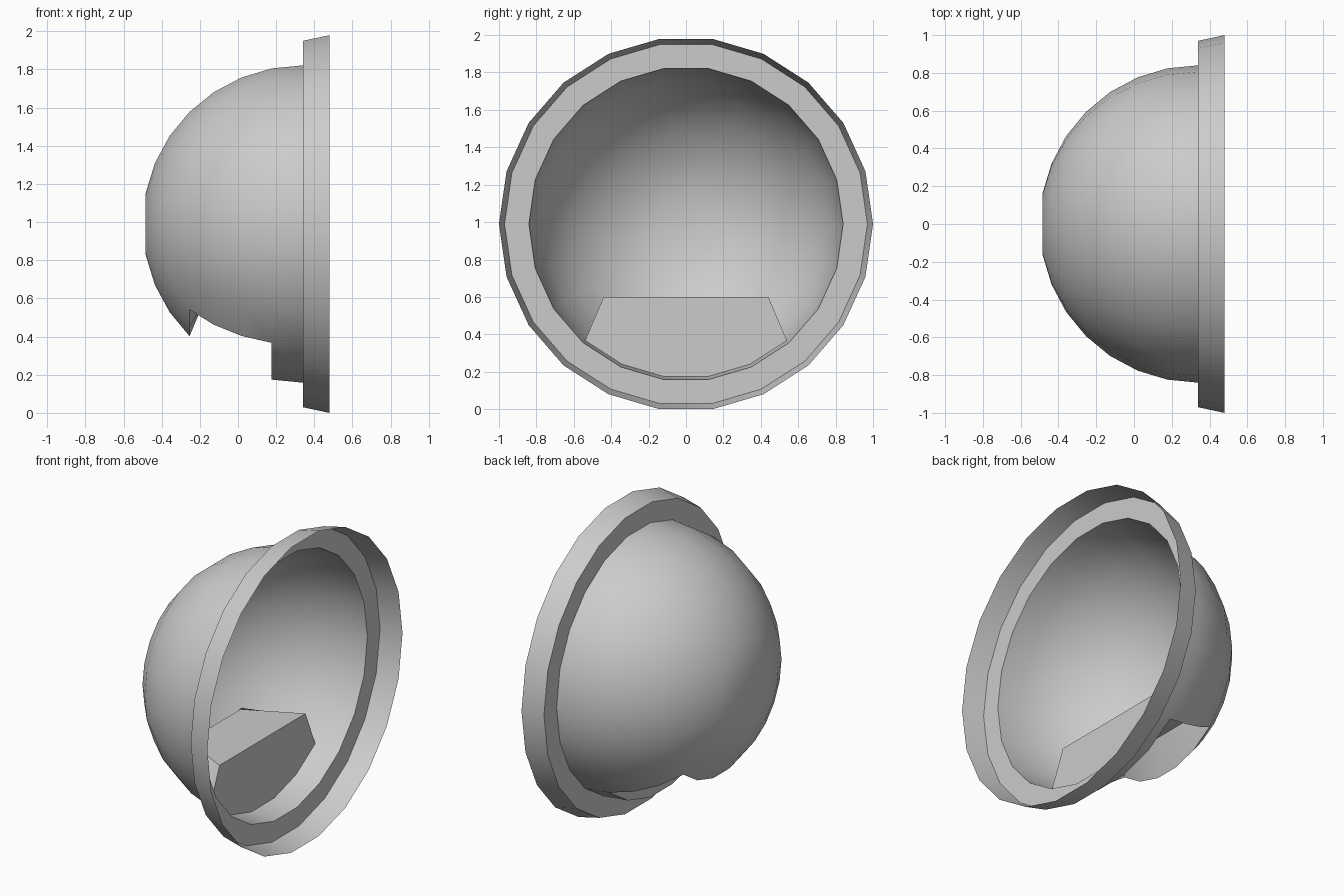
import bpy
import bmesh
from math import sin, cos, pi, radians
from mathutils import Vector

cube = bpy.data.objects.get("Cube")
if cube:
    bpy.data.objects.remove(cube)

SIDES = 22             # segments around the axis
CENTRE = cos(pi / SIDES)
FACE_X = 0.34          # plane where bowl and rim meet
BOWL_R = 0.84
FIRST, LAST = 3, 8     # ring corners bounding the notch
NEAR, FAR = 1, 4       # bowl rings bounding the notch

grey = bpy.data.materials.new("light_grey")
grey.use_nodes = True
grey.diffuse_color = (0.6, 0.6, 0.6, 1)
grey.node_tree.nodes["Principled BSDF"].inputs["Base Color"].default_value = (0.6, 0.6, 0.6, 1)


def ring_point(x, r, i):
    t = -2 * pi * i / SIDES
    return Vector((x, r * cos(t), CENTRE + r * sin(t)))


def bowl_ring(k):
    a = pi / 16 * k
    return FACE_X - BOWL_R * sin(a), BOWL_R * cos(a)


def finish(name, bm):
    bmesh.ops.remove_doubles(bm, verts=bm.verts, dist=0.0005)
    mesh = bpy.data.meshes.new(name)
    bm.to_mesh(mesh)
    bm.free()
    mesh.materials.append(grey)
    obj = bpy.data.objects.new(name, mesh)
    bpy.context.collection.objects.link(obj)
    bpy.ops.object.select_all(action='DESELECT')
    obj.select_set(True)
    bpy.context.view_layer.objects.active = obj
    bpy.ops.object.shade_smooth_by_angle(angle=radians(30))


def face(bm, points):
    bm.faces.new([bm.verts.new(p) for p in points])


def revolve(bm, profile, skip=lambda row, col: False):
    for row, (a, b) in enumerate(zip(profile, profile[1:])):
        for i in range(SIDES):
            if not skip(row, i):
                face(bm, [ring_point(*a, i), ring_point(*a, i + 1),
                          ring_point(*b, i + 1), ring_point(*b, i)])


# Open bowl with a flat end and a notch left out of its underside
bm = bmesh.new()
rings = [bowl_ring(k) for k in range(8)]
revolve(bm, rings, lambda row, i: NEAR <= row < FAR and FIRST <= i < LAST)
face(bm, [ring_point(*rings[-1], i) for i in range(SIDES)])
finish("bowl", bm)

# Flat flange with a flared lip
bm = bmesh.new()
revolve(bm, [(0.48, 1.0), (FACE_X, 0.97), (FACE_X, BOWL_R)])
finish("rim", bm)

# Pocket that closes the notch and rises inside the bowl
bm = bmesh.new()
near_x = rings[NEAR][0]
front = [Vector((near_x, s * 0.44, 0.6)) for s in (1, -1)]
back = [Vector((-0.17, s * 0.27, 0.6)) for s in (1, -1)]
near_arc = [ring_point(*rings[NEAR], i) for i in range(FIRST, LAST + 1)]
far_arc = [ring_point(*rings[FAR], i) for i in range(FIRST, LAST + 1)]
face(bm, near_arc + [front[1], front[0]])

# Side walls follow the bowl's cut edge
steps = FAR - NEAR
edges = []
for side, corner in enumerate((FIRST, LAST)):
    low = [ring_point(*rings[k], corner) for k in range(NEAR, FAR + 1)]
    high = [front[side].lerp(back[side], k / steps) for k in range(steps + 1)]
    edges.append(high)
    for k in range(steps):
        quad = [low[k], low[k + 1], high[k + 1], high[k]]
        face(bm, quad if side else quad[::-1])

# Sloping back wall
count = LAST - FIRST
top = [back[0].lerp(back[1], i / count) for i in range(count + 1)]
for i in range(count):
    face(bm, [far_arc[i + 1], far_arc[i], top[i], top[i + 1]])

# Flat ceiling
face(bm, [front[0], front[1]] + edges[1][1:] + top[-2:0:-1] + edges[0][:0:-1])
finish("pocket", bm)
